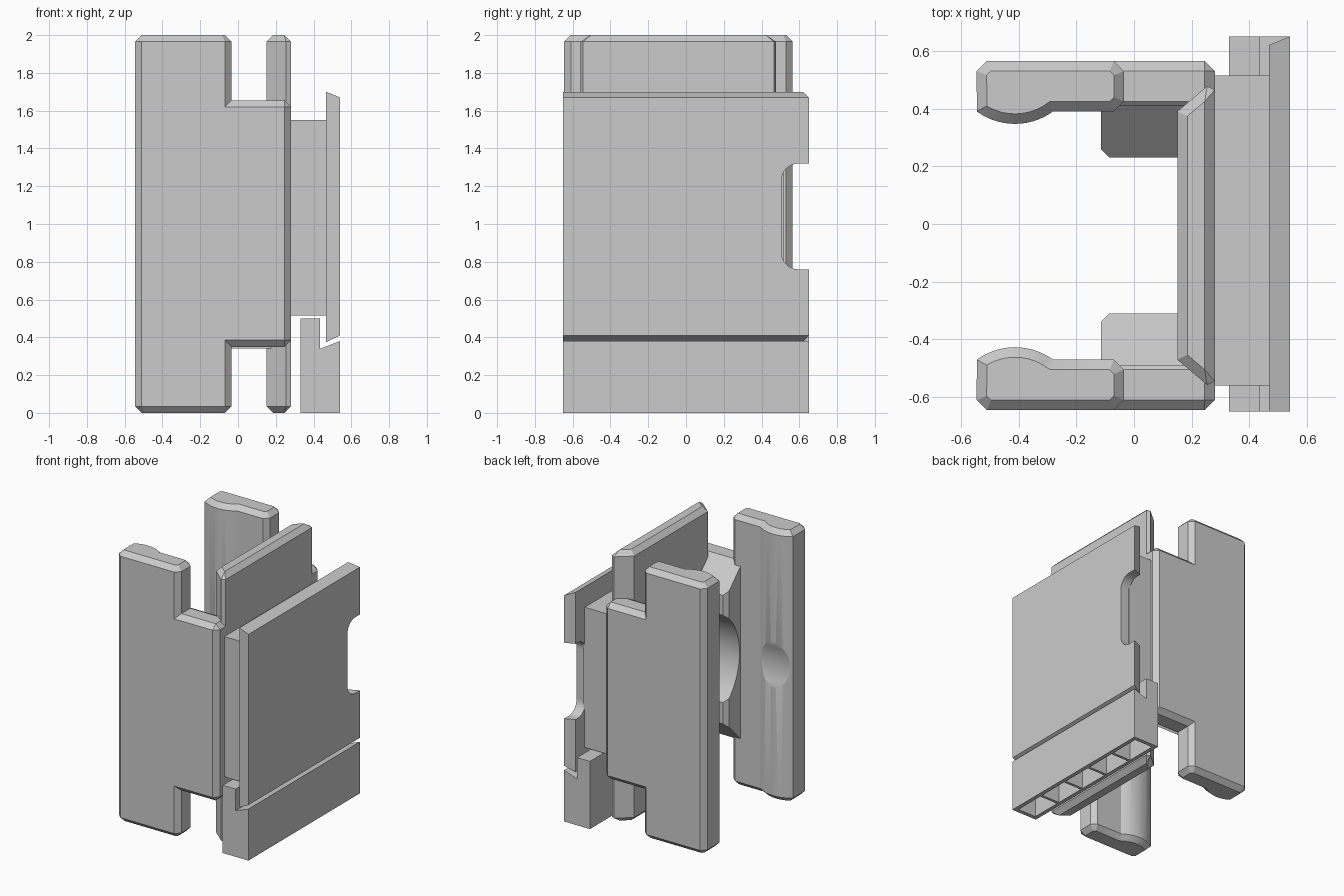
import bpy, bmesh, math
from mathutils import Vector

cube = bpy.data.objects.get("Cube")
if cube:
    bpy.data.objects.remove(cube, do_unlink=True)

grey = bpy.data.materials.new("plain grey")
grey.use_nodes = True
grey.diffuse_color = (0.6, 0.6, 0.6, 1)
grey.node_tree.nodes["Principled BSDF"].inputs["Base Color"].default_value = (0.6, 0.6, 0.6, 1)

MID = -0.04      # y of the clamp's centre plane
CH = 0.035       # chamfer size


def prism(name, profile, axis, lo, hi, rule=None):
    """Extrude a 2D profile along an axis; rule may adjust each vertex."""
    place = {"x": lambda a, b, d: (d, a, b),
             "y": lambda a, b, d: (a, d, b),
             "z": lambda a, b, d: (a, b, d)}[axis]
    bm = bmesh.new()
    ends = [[bm.verts.new(place(a, b, d)) for a, b in profile] for d in (lo, hi)]
    bm.faces.new(ends[0])
    bm.faces.new(ends[1])
    for i in range(len(profile)):
        j = (i + 1) % len(profile)
        bm.faces.new((ends[0][i], ends[0][j], ends[1][j], ends[1][i]))
    if rule:
        for v in bm.verts:
            v.co = Vector(rule(*v.co))
    bmesh.ops.recalc_face_normals(bm, faces=bm.faces)
    mesh = bpy.data.meshes.new(name)
    bm.to_mesh(mesh)
    bm.free()
    mesh.materials.append(grey)
    obj = bpy.data.objects.new(name, mesh)
    bpy.context.collection.objects.link(obj)
    return obj


def box(name, x, y, z):
    return prism(name, [(x[0], y[0]), (x[1], y[0]), (x[1], y[1]), (x[0], y[1])], "z", *z)


def activate(obj):
    bpy.ops.object.select_all(action="DESELECT")
    obj.select_set(True)
    bpy.context.view_layer.objects.active = obj


def chamfer(obj):
    mod = obj.modifiers.new("chamfer", "BEVEL")
    mod.width, mod.segments = CH, 1
    mod.limit_method, mod.angle_limit = "ANGLE", math.radians(60)
    activate(obj)
    bpy.ops.object.modifier_apply(modifier=mod.name)
    return obj


def combine(obj, other, operation):
    mod = obj.modifiers.new("combine", "BOOLEAN")
    mod.operation, mod.object, mod.solver = operation, other, "EXACT"
    activate(obj)
    bpy.ops.object.modifier_apply(modifier=mod.name)
    bpy.data.objects.remove(other, do_unlink=True)


def arc(cx, cy, r, start, end, n):
    return [(cx + r * math.cos(math.radians(start + (end - start) * i / n)),
             cy + r * math.sin(math.radians(start + (end - start) * i / n))) for i in range(n + 1)]


# Clamp jaws: tall grip with rounded lip, middle web, sloped rib, round clearance
grip_plan = [(-0.545, 0.57), (-0.51, 0.605), (-0.07, 0.605), (-0.035, 0.57),
             (-0.035, 0.465), (-0.07, 0.43)]
grip_plan += arc(-0.4125, 0.612, 0.225, -54, -126, 14)
rib_plan = [(-0.115, 0.45), (-0.115, 0.30), (-0.085, 0.27), (0.18, 0.27), (0.18, 0.45)]


def rib_slope(x, y, z):
    rise = abs(y - MID) - 0.27
    return x, y, z + (rise if z > 1 else -rise)


for label, side in (("left", 1), ("right", -1)):
    def across(plan):
        return [(x, MID + side * u) for x, u in plan]
    jaw = chamfer(prism(label + "_jaw", across(grip_plan), "z", 0, 2))
    web = chamfer(box("web", (-0.2, 0.28), sorted((MID + side * 0.43, MID + side * 0.605)),
                      (0.35, 1.655)))
    combine(jaw, web, "UNION")
    rib = prism("rib", across(rib_plan), "z", 0.52, 1.47, rib_slope)
    combine(jaw, rib, "UNION")
    rod = prism("rod_cutter", arc(MID, 1, 0.42, 0, 354.375, 63), "x", -0.8, 0.155)
    rod.hide_render = True
    combine(jaw, rod, "DIFFERENCE")
    activate(jaw)
    bpy.ops.object.shade_smooth_by_angle(angle=math.radians(25))

# Clamp back wall, flaring outwards
wall_plan = [(0.15, MID - 0.43), (0.15, MID + 0.43), (0.28, MID + 0.54), (0.28, MID - 0.54)]
chamfer(prism("back_wall", wall_plan, "z", 0, 2))

# Spacer between the wall and the cover plate
box("spacer_block", (0.27, 0.475), (-0.56, 0.515), (0.515, 1.55))

# Cover plate with a rounded notch and slanted edges
outline = [(-0.65, 0.375), (0.65, 0.375), (0.65, 0.76)]
outline += arc(0.595, 0.85, 0.09, 270, 180, 8)
outline += arc(0.595, 1.23, 0.09, 180, 90, 8)
outline += [(0.65, 1.32), (0.65, 1.70), (-0.65, 1.70)]


def plate_slant(x, y, z):
    if x > 0.5:
        z += 0.035 if z < 0.4 else -0.03 if z > 1.6 else 0
    elif y > 0.64:
        y = 0.62
    return x, y, z


prism("cover_plate", outline, "x", 0.467, 0.54, plate_slant)

# Lower rail with a groove on top and open cells underneath
rail = prism("lower_rail", [(0.33, 0), (0.33, 0.5), (0.435, 0.5), (0.435, 0.34),
                            (0.54, 0.38), (0.54, 0)], "y", -0.65, 0.65)
for i in range(5):
    y = -0.62 + i * 0.252
    cell = box("cell_cutter", (0.36, 0.51), (y, y + 0.232), (-0.1, 0.25))
    cell.hide_render = True
    combine(rail, cell, "DIFFERENCE")
